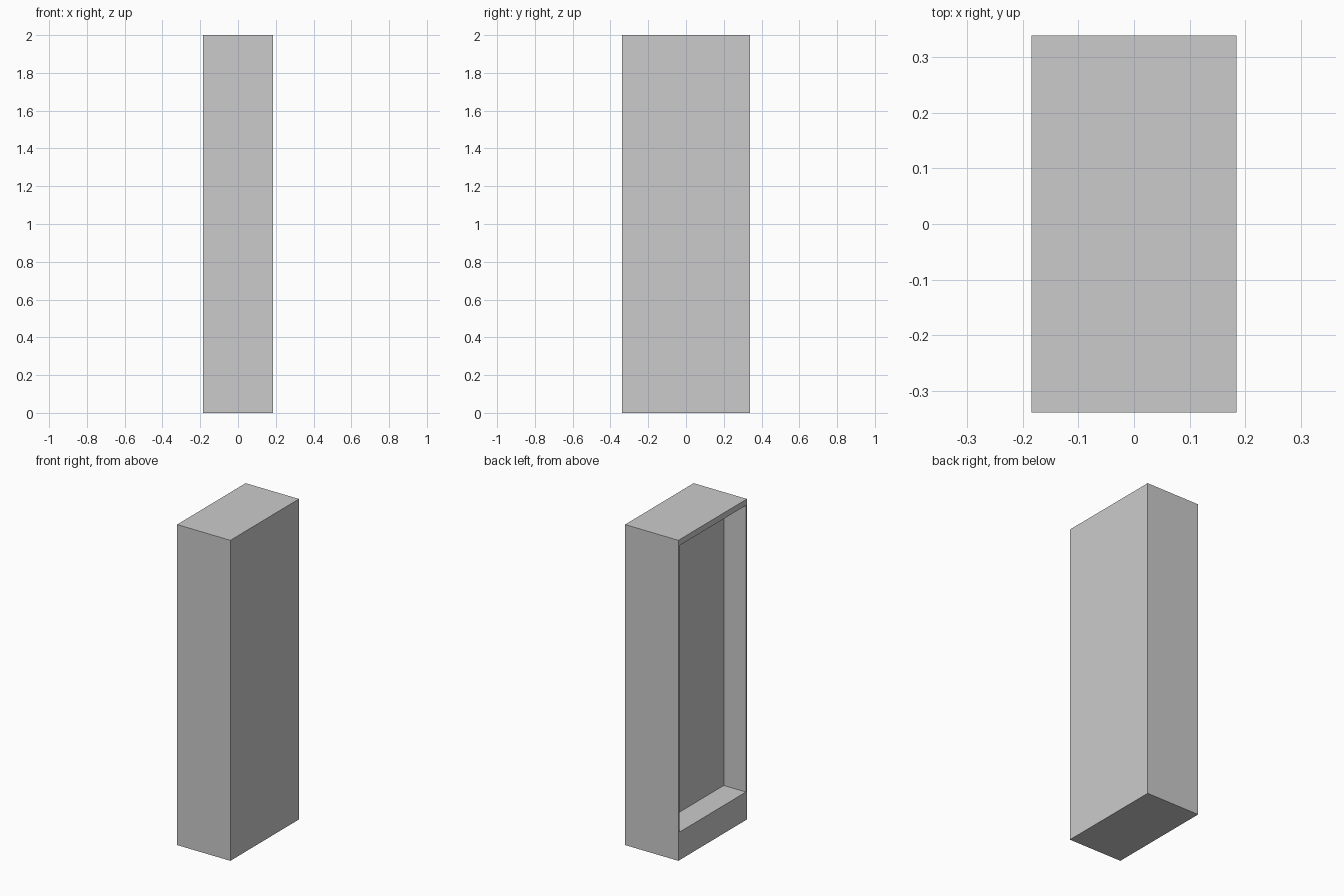
import bpy, bmesh
from mathutils import Vector

if "Cube" in bpy.data.objects:
    bpy.data.objects.remove(bpy.data.objects["Cube"])

HX, HY, H = 0.184, 0.338, 2.0           # half width, half depth, height
SIDE, SILL, RAIL_Z, DEPTH = 0.01, 0.175, 1.963, 0.153

# Cabinet body
bm = bmesh.new()
bmesh.ops.create_cube(bm, size=1)
for v in bm.verts:
    v.co = Vector((v.co.x * 2 * HX, v.co.y * 2 * HY, (v.co.z + 0.5) * H))

# Opening on the -x side: thin jambs, high sill, slim top rail
bm.normal_update()
opening = next(f for f in bm.faces if f.normal.x < -0.9)
bmesh.ops.inset_individual(bm, faces=[opening], thickness=SIDE)
for v in opening.verts:
    v.co.y = (HY - SIDE) * (1 if v.co.y > 0 else -1)
    v.co.z = RAIL_Z if v.co.z > H / 2 else SILL

# Recess pushed inward to the back panel
panel = bmesh.ops.extrude_discrete_faces(bm, faces=[opening])["faces"][0]
for v in panel.verts:
    v.co.x += DEPTH
bmesh.ops.recalc_face_normals(bm, faces=bm.faces)

mesh = bpy.data.meshes.new("cabinet")
bm.to_mesh(mesh)
bm.free()
bpy.context.collection.objects.link(bpy.data.objects.new("cabinet", mesh))
